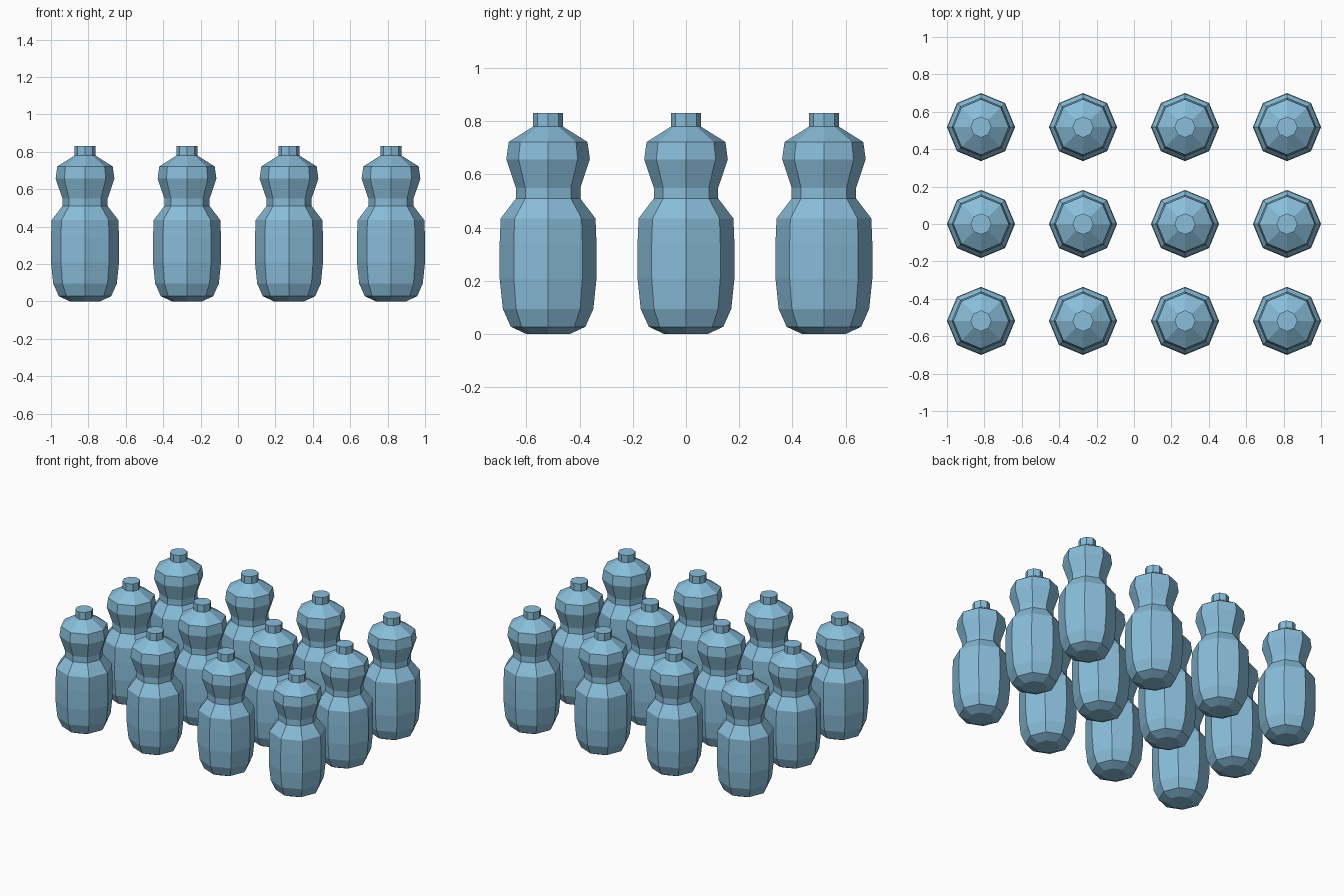
import bpy, bmesh, math

if "Cube" in bpy.data.objects:
    bpy.data.objects.remove(bpy.data.objects["Cube"])

SIDES = 8
# Bottle profile from base to cap: (radius, height)
PROFILE = [(0.08, 0), (0.14, 0.028), (0.17, 0.095), (0.182, 0.21), (0.182, 0.34),
           (0.178, 0.435), (0.121, 0.51), (0.121, 0.55), (0.157, 0.657),
           (0.148, 0.722), (0.056, 0.78), (0.056, 0.83)]

blue = bpy.data.materials.new("light_blue")
blue.diffuse_color = (0.25, 0.51, 0.70, 1)
blue.use_nodes = True
blue.node_tree.nodes["Principled BSDF"].inputs["Base Color"].default_value = blue.diffuse_color


def bottle_mesh():
    """Eight-sided lathe of the profile, closed at both ends."""
    bm = bmesh.new()
    rings = [[bm.verts.new((r * math.cos(i * math.tau / SIDES),
                            r * math.sin(i * math.tau / SIDES), z))
              for i in range(SIDES)] for r, z in PROFILE]
    for low, high in zip(rings, rings[1:]):
        for i in range(SIDES):
            j = (i + 1) % SIDES
            bm.faces.new((low[i], low[j], high[j], high[i]))
    bm.faces.new(rings[0][::-1])
    bm.faces.new(rings[-1])
    mesh = bpy.data.meshes.new("bottle")
    bm.to_mesh(mesh)
    bm.free()
    mesh.materials.append(blue)
    return mesh


# Grid of four by three bottles
mesh = bottle_mesh()
for row in range(3):
    for col in range(4):
        ob = bpy.data.objects.new(f"bottle_{row + 1}_{col + 1}", mesh)
        ob.location = ((col - 1.5) * 0.5453, (row - 1) * 0.518, 0)
        bpy.context.collection.objects.link(ob)
